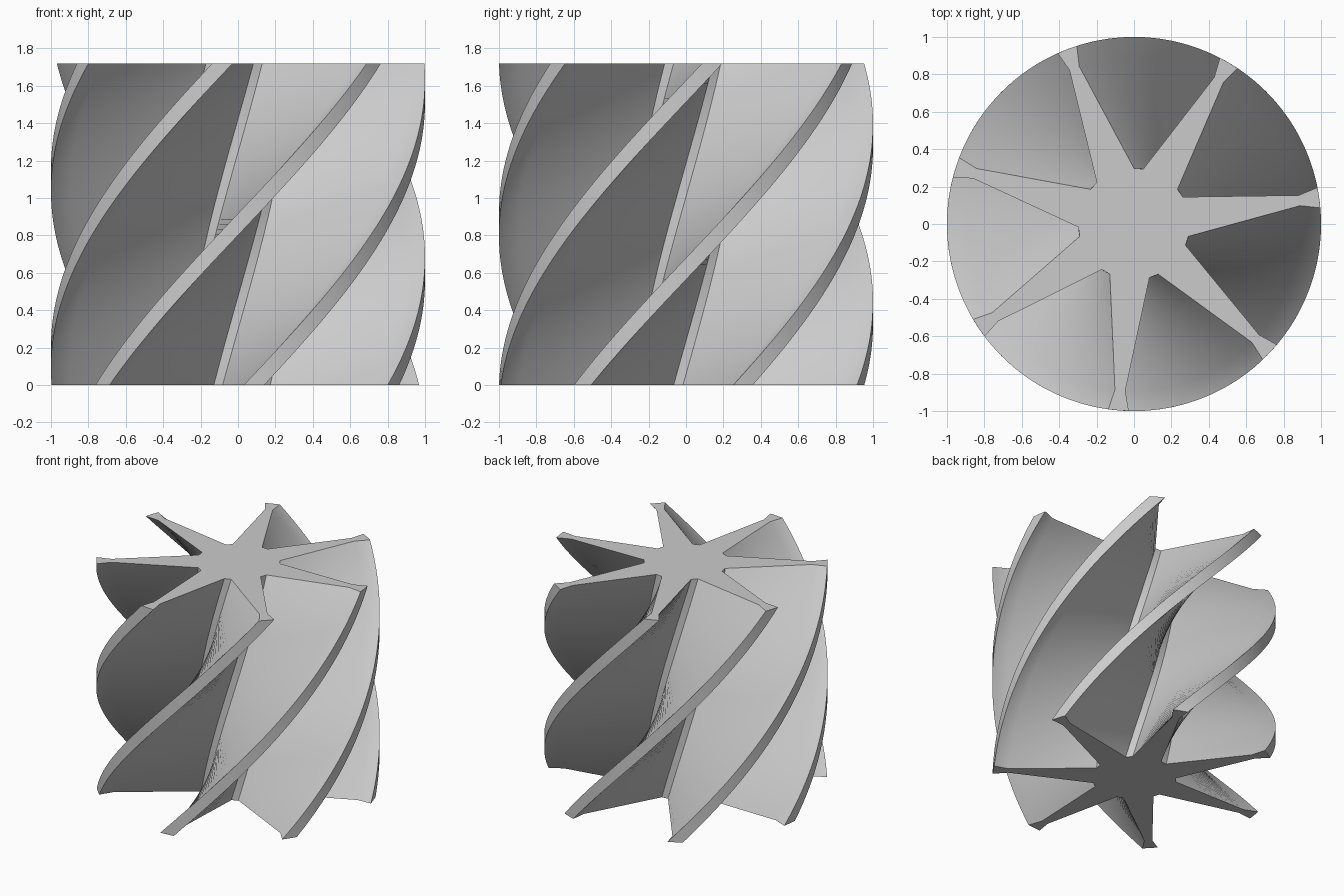
import bpy, bmesh
from math import cos, sin, radians

if "Cube" in bpy.data.objects:
    bpy.data.objects.remove(bpy.data.objects["Cube"], do_unlink=True)

BLADES = 7
HEIGHT = 1.72
TWIST = 93.2        # degrees from bottom to top
TOP_ANGLE = 8.1     # direction of one blade at the top
LAYERS = 64

# Half of one blade: (radius, half angle) from root to flared tip
HALF = [(0.298, 20.9), (0.893, 1.8), (1.0, 3.15)]


def outline():
    """Closed star outline as (radius, angle) pairs, anticlockwise."""
    blade = [(r, -a) for r, a in HALF] + [(1.0, 0)] + HALF[::-1]
    return [(r, a + k * 360 / BLADES) for k in range(BLADES) for r, a in blade]


# Grey body material
grey = bpy.data.materials.new("light grey")
grey.use_nodes = True
grey.diffuse_color = (0.6, 0.6, 0.6, 1)
grey.node_tree.nodes["Principled BSDF"].inputs["Base Color"].default_value = grey.diffuse_color

# Helical rotor: the outline swept upward while turning
bm = bmesh.new()
rings = []
for i in range(LAYERS + 1):
    t = i / LAYERS
    turn = TOP_ANGLE - TWIST * (1 - t)
    rings.append([bm.verts.new((r * cos(radians(a + turn)), r * sin(radians(a + turn)), HEIGHT * t))
                  for r, a in outline()])

count = len(rings[0])
for low, high in zip(rings, rings[1:]):
    for j in range(count):
        k = (j + 1) % count
        bm.faces.new((low[j], low[k], high[k], high[j]))

# Flat end caps
bm.faces.new(rings[0][::-1])
bm.faces.new(rings[-1])

mesh = bpy.data.meshes.new("twisted_rotor")
bm.to_mesh(mesh)
bm.free()
mesh.materials.append(grey)
rotor = bpy.data.objects.new("twisted_rotor", mesh)
bpy.context.collection.objects.link(rotor)

# Smooth flanks with crisp blade edges
bpy.ops.object.select_all(action='DESELECT')
rotor.select_set(True)
bpy.context.view_layer.objects.active = rotor
bpy.ops.object.shade_smooth_by_angle(angle=radians(30))
